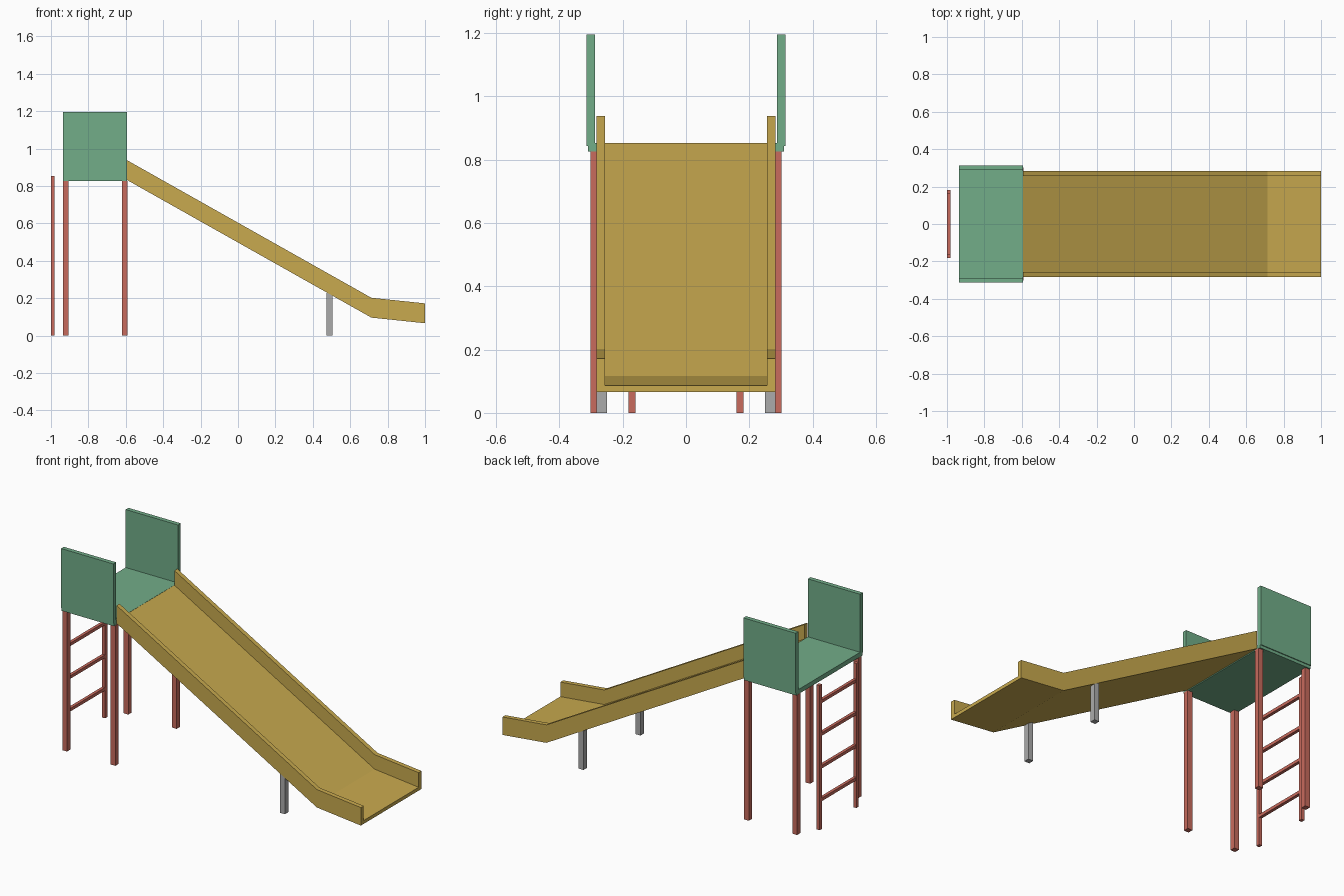
import bpy
import bmesh

cube = bpy.data.objects.get("Cube")
if cube:
    bpy.data.objects.remove(cube, do_unlink=True)


def material(name, rgb):
    m = bpy.data.materials.new(name)
    m.use_nodes = True
    m.diffuse_color = (*rgb, 1)
    m.node_tree.nodes["Principled BSDF"].inputs["Base Color"].default_value = (*rgb, 1)
    return m


YELLOW = material("mustard yellow", (0.58, 0.40, 0.077))
GREEN = material("sage green", (0.168, 0.418, 0.25))
RED = material("brick red", (0.58, 0.147, 0.11))
GREY = material("metal grey", (0.41, 0.41, 0.41))


def finish(name, bm, mat):
    bmesh.ops.recalc_face_normals(bm, faces=bm.faces)
    mesh = bpy.data.meshes.new(name)
    bm.to_mesh(mesh)
    bm.free()
    mesh.materials.append(mat)
    obj = bpy.data.objects.new(name, mesh)
    bpy.context.collection.objects.link(obj)
    return obj


def box(name, mat, x, y, z):
    """Box from (low, high) ranges on each axis."""
    bm = bmesh.new()
    bmesh.ops.create_cube(bm, size=1)
    for v in bm.verts:
        v.co = [r[0] if c < 0 else r[1] for c, r in zip(v.co, (x, y, z))]
    return finish(name, bm, mat)


def box_pair(name, mat, x, y, z):
    """The same box on the left (+y) and on the right (-y) of the slide."""
    box("back_" + name, mat, x, y, z)
    box("front_" + name, mat, x, (-y[1], -y[0]), z)


# Platform: floor, side panels and four posts
FLOOR_LOW, FLOOR_TOP = 0.826, 0.853
platform_x = (-0.935, -0.594)
box("platform_floor", GREEN, platform_x, (-0.309, 0.309), (FLOOR_LOW, FLOOR_TOP))
box_pair("side_panel", GREEN, platform_x, (0.288, 0.314), (FLOOR_TOP - 0.01, 1.195))
for label, x in (("ladder_end_post", -0.936), ("slide_end_post", -0.621)):
    box_pair(label, RED, (x, x + 0.031), (0.270, 0.301), (0, FLOOR_LOW))

# Ladder: two rails and four rungs
box_pair("ladder_rail", RED, (-1.0, -0.98), (0.16, 0.182), (0, FLOOR_TOP))
for i in range(4):
    z = 0.172 + 0.193 * i
    box(f"ladder_rung_{i + 1}", RED, (-0.999, -0.981), (-0.165, 0.165), (z - 0.009, z + 0.009))

# Slide chute: a U section swept through three stations (x, underside z)
W, IN, BED, WALL = 0.283, 0.256, 0.02, 0.106
section = [(-W, 0), (W, 0), (W, WALL), (IN, WALL), (IN, BED), (-IN, BED), (-IN, WALL), (-W, WALL)]
stations = [(-0.594, 0.832), (0.713, 0.096), (1.0, 0.066)]
bm = bmesh.new()
rings = [[bm.verts.new((x, y, z + h)) for y, h in section] for x, z in stations]
n = len(section)
for a, b in zip(rings, rings[1:]):
    for i in range(n):
        j = (i + 1) % n
        bm.faces.new((a[i], a[j], b[j], b[i]))
for ring in (rings[0], rings[-1]):
    bm.faces.new(ring)
finish("slide_chute", bm, YELLOW)

# Short legs under the lower part of the chute
box_pair("chute_leg", GREY, (0.472, 0.504), (0.250, 0.282), (0, 0.228))
